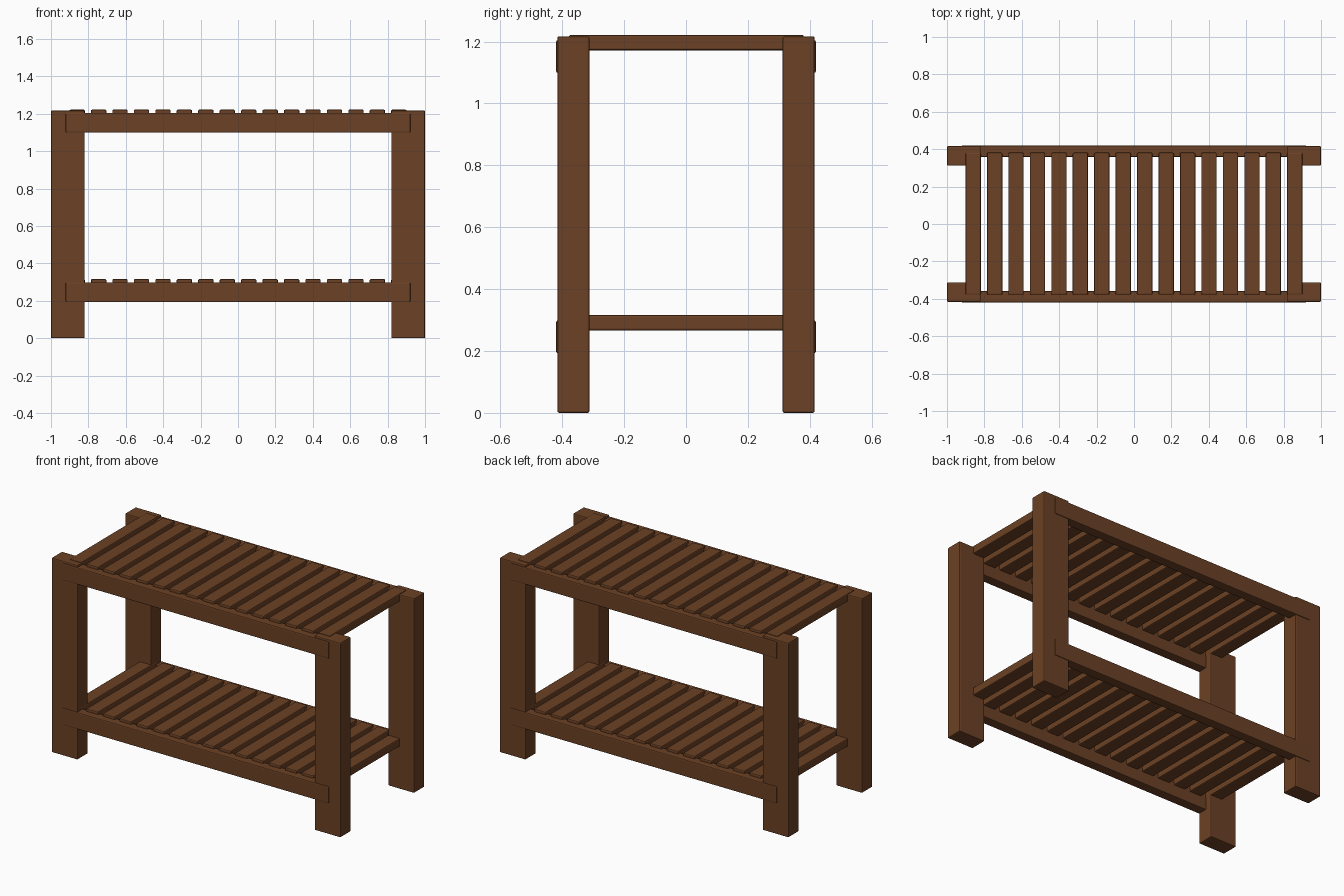
import bpy
import bmesh
from mathutils import Matrix, Vector

cube = bpy.data.objects.get("Cube")
if cube:
    bpy.data.objects.remove(cube)

wood = bpy.data.materials.new("brown_wood")
wood.use_nodes = True
color = (0.15, 0.053, 0.018, 1)
wood.diffuse_color = color
wood.node_tree.nodes["Principled BSDF"].inputs["Base Color"].default_value = color


def board(name, low, high, bevel=0.006):
    """Softly bevelled timber between two opposite corners."""
    low, high = Vector(low), Vector(high)
    bm = bmesh.new()
    bmesh.ops.create_cube(bm, size=1, matrix=Matrix.Translation((low + high) / 2)
                          @ Matrix.Diagonal((*(high - low), 1)))
    bmesh.ops.bevel(bm, geom=bm.edges[:], offset=bevel, segments=2,
                    profile=0.5, affect='EDGES')
    mesh = bpy.data.meshes.new(name)
    bm.to_mesh(mesh)
    bm.free()
    mesh.materials.append(wood)
    obj = bpy.data.objects.new(name, mesh)
    bpy.context.collection.objects.link(obj)
    return obj


# Four corner legs
for side, sx in (("left", 1), ("right", -1)):
    for end, sy in (("front", -1), ("back", 1)):
        xs = sorted((sx * 0.82, sx))
        ys = sorted((sy * 0.312, sy * 0.416))
        board(f"{end}_{side}_leg", (xs[0], ys[0], 0), (xs[1], ys[1], 1.217))

# Two slatted shelves, each resting in a pair of long rails
SLATS = 16
for shelf, top in (("upper", 1.222), ("lower", 0.316)):
    for end, sy in (("front", -1), ("back", 1)):
        ys = sorted((sy * 0.358, sy * 0.42))
        board(f"{shelf}_{end}_rail", (-0.922, ys[0], top - 0.123),
              (0.922, ys[1], top - 0.017))
    for i in range(SLATS):
        x = -0.86 + 1.72 * i / (SLATS - 1)
        board(f"{shelf}_slat_{i + 1}", (x - 0.041, -0.378, top - 0.05),
              (x + 0.041, 0.381, top))
